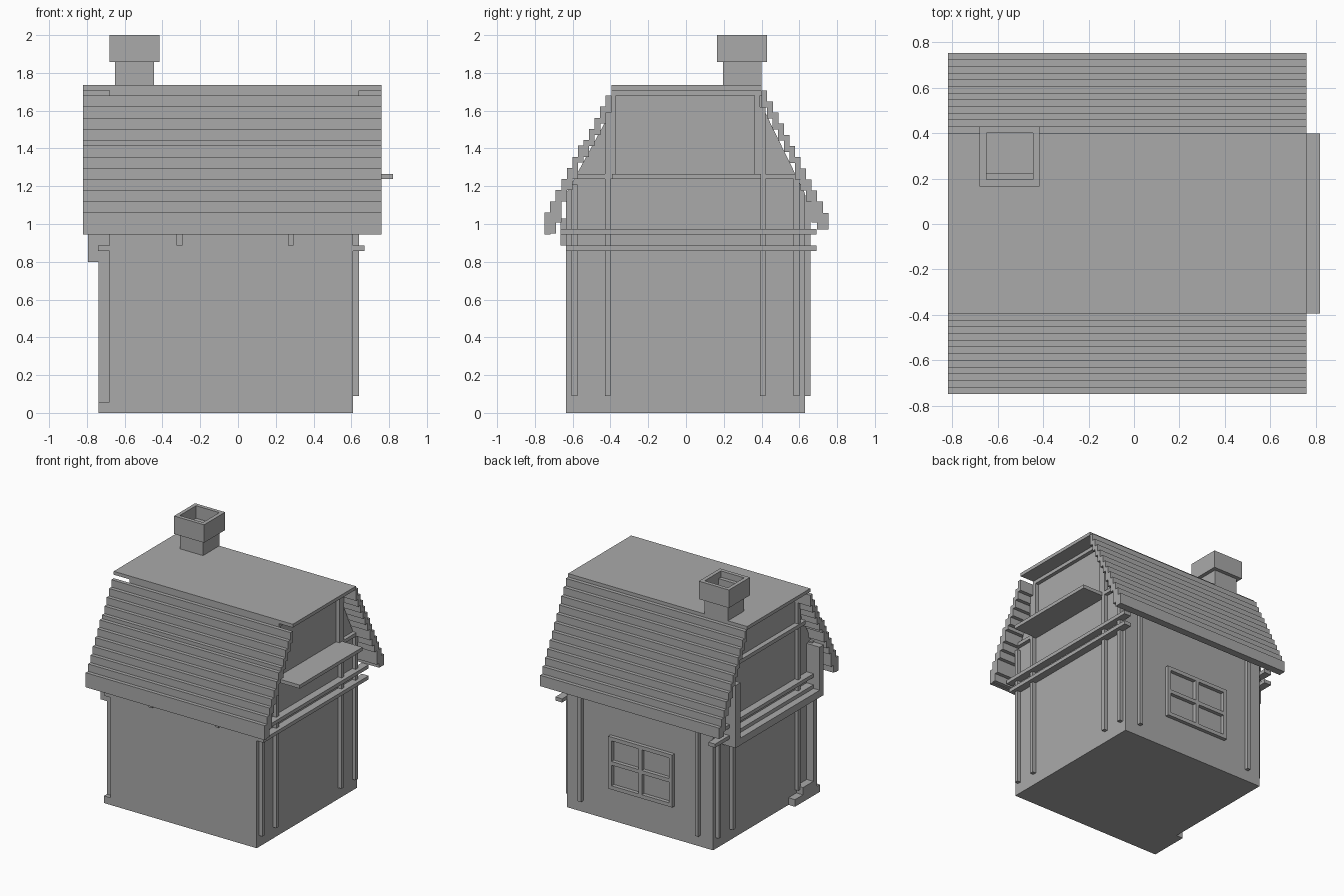
import bpy, bmesh

cube = bpy.data.objects.get("Cube")
if cube:
    bpy.data.objects.remove(cube, do_unlink=True)

# One plain grey for the whole house
grey = bpy.data.materials.new("plain grey")
grey.use_nodes = True
colour = (0.4, 0.4, 0.4, 1)
grey.diffuse_color = colour
grey.node_tree.nodes["Principled BSDF"].inputs["Base Color"].default_value = colour


def finish(name, bm):
    bmesh.ops.recalc_face_normals(bm, faces=bm.faces)
    mesh = bpy.data.meshes.new(name)
    bm.to_mesh(mesh)
    bm.free()
    mesh.materials.append(grey)
    ob = bpy.data.objects.new(name, mesh)
    bpy.context.collection.objects.link(ob)
    return ob


def boxes(name, *spans):
    """Each span is ((x0, x1), (y0, y1), (z0, z1)); all join one object."""
    bm = bmesh.new()
    for span in spans:
        verts = bmesh.ops.create_cube(bm, size=1)["verts"]
        for v in verts:
            for axis, (a, b) in enumerate(span):
                v.co[axis] = a if v.co[axis] < 0 else b
    return finish(name, bm)


def prism(name, profile, x0, x1):
    """Extrude a y-z outline along x."""
    bm = bmesh.new()
    face = bm.faces.new([bm.verts.new((x0, y, z)) for y, z in profile])
    moved = bmesh.ops.extrude_face_region(bm, geom=[face])["geom"]
    for v in moved:
        if isinstance(v, bmesh.types.BMVert):
            v.co.x = x1
    return finish(name, bm)


T = 0.03                      # timber thickness
LEFT, RIGHT = 0.61, -0.68     # gable wall planes
FRONT, BACK = -0.635, 0.63

# Walls with both gables
prism("walls", [(FRONT, 0), (BACK, 0), (BACK, 1.16), (0.4, 1.63), (0.4, 1.72),
                (-0.395, 1.72), (-0.395, 1.6), (FRONT, 1.16)], RIGHT, LEFT)

# Roof: flat crown and stepped slopes
roof_x = (-0.82, 0.76)
boxes("roof_crown", (roof_x, (-0.395, 0.4), (1.708, 1.735)))
front_steps, back_steps = [], []
for i in range(12):
    y0 = 0.395 + i * 0.0294
    drop = 0.09 if i < 6 else 0.118 if i < 9 else 0.17
    top = 1.68 - i * 0.059 + (T if i >= 5 else 0)
    front_steps.append((roof_x, (-y0 - T, -y0), (max(top - drop, 0.945), top)))
    top = 1.708 - i * 0.059
    back_steps.append((roof_x, (y0 + 0.005, y0 + 0.005 + T),
                       (max(top - drop, 0.972), top)))
boxes("front_roof_steps", *front_steps)
boxes("back_roof_steps", *back_steps)

# Chimney with a hollow, stepped cap
cx, cy = (-0.68, -0.415), (0.165, 0.43)
ix, iy = (-0.65, -0.445), (0.195, 0.4)
boxes("chimney_stack", (ix, iy, (1.7, 1.9)))
cap_z = (1.857, 2.0)
boxes("chimney_cap",
      (cx, (cy[0], iy[0]), cap_z), (cx, (iy[1], cy[1]), cap_z),
      ((cx[0], ix[0]), iy, cap_z), ((ix[1], cx[1]), iy, cap_z),
      (ix, (iy[0], iy[0] + T), (1.857, 1.95)))

# Upright timbers on the gable walls
for side, wall, out in (("left", LEFT, LEFT + T), ("right", RIGHT, RIGHT - T)):
    x = (min(wall, out), max(wall, out))
    boxes(side + "_gable_posts",
          (x, (-0.605, -0.575), (0.09, 1.21)), (x, (0.57, 0.6), (0.09, 1.25)),
          (x, (-0.43, -0.4), (0.09, 1.6)), (x, (0.392, 0.422), (0.09, 1.62)))
    # Paired level timbers lying over the posts
    far = wall + (out - wall) * 2
    x = (min(wall, far), max(wall, far))
    boxes(side + "_gable_rails",
          (x, (FRONT, 0.69), (0.857, 0.886)), (x, (FRONT - T, 0.69), (0.945, 0.974)))

# Upper frame and ledge on the left gable
x = (LEFT, LEFT + T)
boxes("left_gable_frame", (x, (-0.4, -0.37), (1.265, 1.68)),
      (x, (0.363, 0.392), (1.265, 1.68)), (x, (-0.395, 0.4), (1.68, 1.71)))
boxes("left_ledge", ((LEFT, 0.82), (-0.393, 0.398), (1.237, 1.265)))
boxes("left_cross_rail", (x, (-0.58, 0.58), (1.237, 1.265)))

# Right gable: cross rail, heavy bar, corner pier and its stepped foot
boxes("right_cross_rail", ((RIGHT - 0.04, RIGHT), (-0.48, 0.48), (1.39, 1.42)))
boxes("right_bar", ((-0.795, -0.735), (-0.6, 0.51), (0.8, 0.857)),
      ((-0.795, RIGHT), (0.45, 0.51), (0.8, 1.3)),
      ((-0.795, RIGHT), (-0.6, -0.55), (0.8, 1.2)))
boxes("right_corner_pier", ((-0.738, RIGHT), (-0.6, -0.55), (0.05, 0.886)))
boxes("right_pier_foot", ((-0.738, RIGHT), (FRONT, -0.32), (0, 0.057)),
      ((-0.738, RIGHT), (-0.6, -0.42), (0.05, 0.115)))

# Joist ends under the front eave
boxes("front_joist_ends", *[((x, x + T), (FRONT - T, FRONT), (0.887, 1.03))
                            for x in (-0.325, 0.265)])

# Back wall timbers
back = (BACK, BACK + T)
boxes("back_posts", *[((x, x + T), back, (0.09, 1.15)) for x in (-0.57, 0.465)])

# Back window: frame and glazing bars
wx, wz = (-0.34, 0.225), (0.262, 0.68)
bars = [((x, x + T), back, wz) for x in (wx[0], -0.072, wx[1] - T)]
bars += [(wx, back, (z, z + T)) for z in (wz[0], 0.456, wz[1] - T)]
boxes("back_window_frame", *bars)
